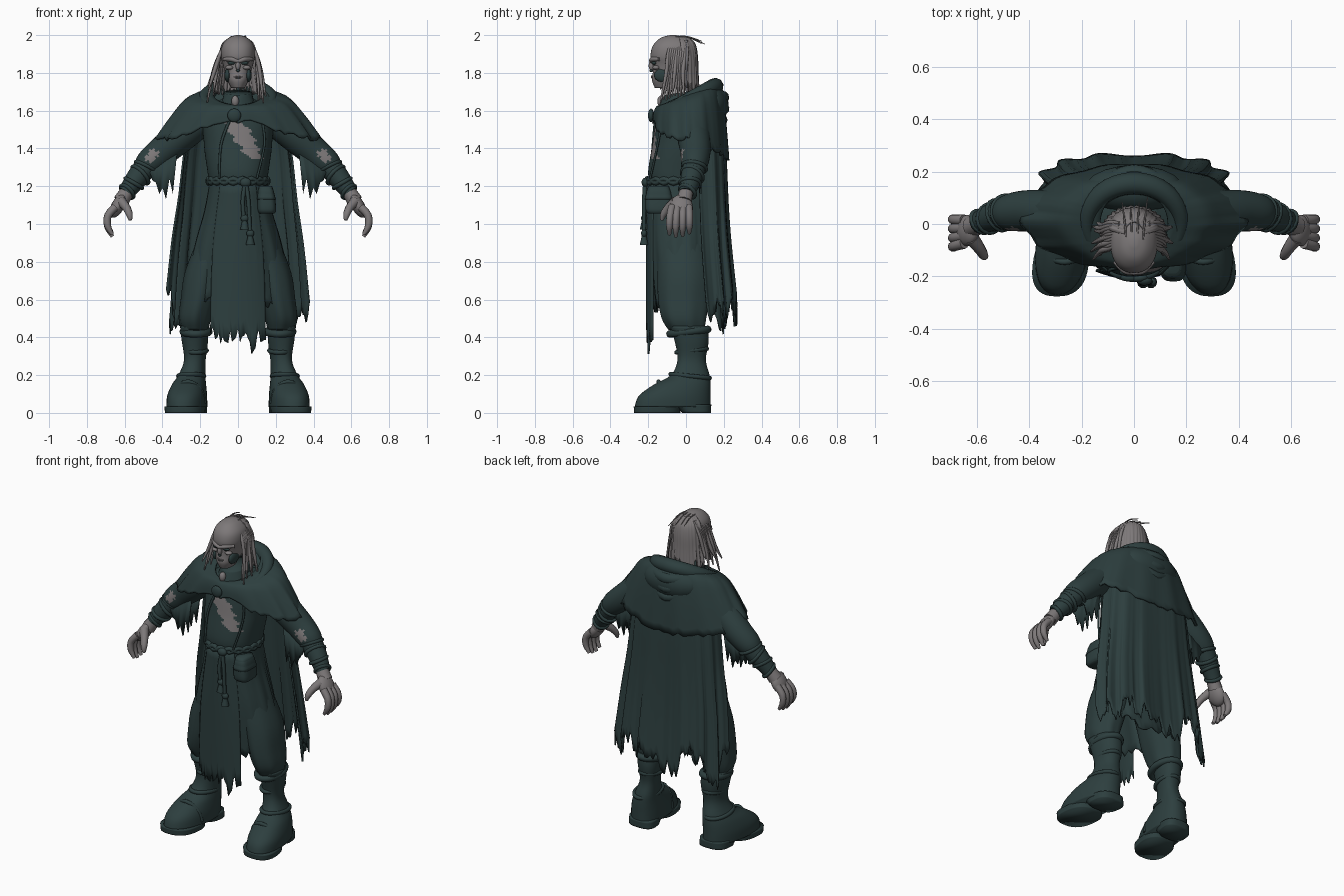
import bpy, bmesh, math, random
from mathutils import Vector, Matrix, Euler

random.seed(7)


def material(name, rgb):
    m = bpy.data.materials.new(name)
    m.diffuse_color = (*rgb, 1)
    return m


CLOTH = material("dark_green_cloth", (0.026, 0.049, 0.049))
SKIN = material("grey_skin", (0.205, 0.19, 0.192))


def smooth_points(pts, sub, closed=False):
    """Catmull-Rom through tuples of any length."""
    out, n = [], len(pts)
    get = (lambda i: pts[i % n]) if closed else (lambda i: pts[max(0, min(n - 1, i))])
    for i in range(n if closed else n - 1):
        a, b, c, d = get(i - 1), get(i), get(i + 1), get(i + 2)
        for s in range(sub):
            t = s / sub
            out.append(tuple(0.5 * (2 * q + (r - p) * t + (2 * p - 5 * q + 4 * r - w) * t * t
                             + (3 * q - p - 3 * r + w) * t ** 3) for p, q, r, w in zip(a, b, c, d)))
    return out if closed else out + [tuple(pts[-1])]


def finish(name, mesh, mat, mirror=False, thick=0, paint=None):
    mesh.materials.clear()
    mesh.materials.append(mat)
    if paint:
        mesh.materials.append(paint[0])
    for p in mesh.polygons:
        p.use_smooth = True
        p.material_index = 1 if paint and paint[1](p.center) else 0
    ob = bpy.data.objects.new(name, mesh)
    bpy.context.collection.objects.link(ob)
    if thick:
        ob.modifiers.new("thickness", 'SOLIDIFY').thickness = thick
    if mirror:
        ob.modifiers.new("mirror", 'MIRROR').use_mirror_merge = False
    return ob


def from_bmesh(name, bm, mat, **kw):
    bmesh.ops.recalc_face_normals(bm, faces=bm.faces)
    mesh = bpy.data.meshes.new(name)
    bm.to_mesh(mesh)
    bm.free()
    return finish(name, mesh, mat, **kw)


def loft(name, rings, mat, n=40, arc=(0, 360), hem=None, fold=0, waves=0, power=1.0,
         tilt=0, shear=0, sub=4, **kw):
    """Stacked oval rings (z, half width, front y, back y, centre x), angle 0 faces front."""
    full = arc[1] - arc[0] == 360
    rs = smooth_points(rings, sub)
    z0, z1, m = rs[0][0], rs[-1][0], len(rs)
    bm = bmesh.new()
    cols = []
    for k in range(n if full else n + 1):
        a = math.radians(arc[0] + (arc[1] - arc[0]) * k / n)
        s, c = math.sin(a), math.cos(a)
        s, c = math.copysign(abs(s) ** power, s), math.copysign(abs(c) ** power, c)
        ztop = z0 + tilt * ((rs[0][2] + rs[0][3]) / 2 - (rs[0][3] - rs[0][2]) / 2 * c)
        zend = hem(a) if hem else z1
        col = []
        for i, (z, rx, yf, yb, cx) in enumerate(rs):
            w = 1 + fold * i / (m - 1) * math.cos(waves * a)
            y = (yf + yb) / 2 - (yb - yf) / 2 * c * w
            col.append(bm.verts.new((cx + rx * s * w - shear * (y - 0.1), y,
                                     ztop + (z - z0) * (ztop - zend) / (z0 - z1))))
        cols.append(col)
    for k in range(n):
        A, B = cols[k], cols[(k + 1) % len(cols)]
        for i in range(m - 1):
            bm.faces.new((A[i], B[i], B[i + 1], A[i + 1]))
    if full and not hem:
        bm.faces.new([c[0] for c in cols])
        bm.faces.new([c[-1] for c in cols])
    return from_bmesh(name, bm, mat, **kw)


def tube(name, pts, mat, closed=False, sub=5, res=3, **kw):
    """Round tube through (x, y, z, radius) points."""
    cu = bpy.data.curves.new(name, 'CURVE')
    cu.dimensions, cu.bevel_depth, cu.bevel_resolution, cu.use_fill_caps = '3D', 1, res, True
    ps = smooth_points(pts, sub, closed)
    sp = cu.splines.new('POLY')
    sp.points.add(len(ps) - 1)
    sp.use_cyclic_u = closed
    for p, q in zip(sp.points, ps):
        p.co, p.radius = (*q[:3], 1), max(q[3], 0.0005)
    tmp = bpy.data.objects.new("tmp", cu)
    bpy.context.collection.objects.link(tmp)
    dg = bpy.context.evaluated_depsgraph_get()
    mesh = bpy.data.meshes.new_from_object(tmp.evaluated_get(dg))
    bpy.data.objects.remove(tmp)
    return finish(name, mesh, mat, **kw)


def ball(name, loc, size, mat, rot=(0, 0, 0), **kw):
    bm = bmesh.new()
    bmesh.ops.create_uvsphere(bm, u_segments=20, v_segments=12, radius=1, matrix=Matrix.LocRotScale(
        Vector(loc), Euler(rot), Vector(size)))
    return from_bmesh(name, bm, mat, **kw)


def oval(cx, cy, z, rx, ry, r, n=12, tilt=0):
    return [(cx + rx * math.sin(6.2832 * k / n), cy - ry * math.cos(6.2832 * k / n),
             z + tilt * -math.cos(6.2832 * k / n), r) for k in range(n)]


def ragged(amp, base):
    return lambda a: base(a) + amp * random.uniform(-1, 1)


# Boots with soles, straps and folded cuffs
loft("boot", [(0.46, 0.07, -0.085, 0.115, 0.225), (0.38, 0.068, -0.06, 0.12, 0.22),
              (0.28, 0.056, -0.045, 0.105, 0.22), (0.20, 0.07, -0.08, 0.125, 0.235),
              (0.15, 0.088, -0.17, 0.13, 0.245), (0.09, 0.102, -0.25, 0.13, 0.25),
              (0.03, 0.104, -0.272, 0.13, 0.25)], CLOTH, shear=0.12, power=0.88, mirror=True)
loft("boot_sole", [(0.035, 0.107, -0.277, -0.03, 0.25), (0.0, 0.104, -0.275, -0.03, 0.25)], CLOTH,
     shear=0.12, power=0.8, mirror=True)
loft("boot_heel", [(0.045, 0.09, -0.06, 0.134, 0.248), (0.0, 0.088, -0.02, 0.132, 0.248)], CLOTH,
     shear=0.12, power=0.7, mirror=True)
for cx, cy, z, rx, ry, r, t in [(0.248, 0.022, 0.195, 0.068, 0.103, 0.012, -0.01),
                                (0.222, 0.03, 0.33, 0.056, 0.08, 0.012, 0.01),
                                (0.222, 0.015, 0.43, 0.068, 0.10, 0.02, 0.012)]:
    tube("boot_strap", oval(cx, cy, z, rx, ry, r, tilt=t), CLOTH, closed=True, sub=3, mirror=True)
tube("toe_strap", [(0.175, -0.11, 0.05, 0.01), (0.20, -0.125, 0.125, 0.012), (0.265, -0.145, 0.165, 0.012),
                   (0.335, -0.125, 0.125, 0.012), (0.368, -0.11, 0.05, 0.01)], CLOTH, mirror=True)

# Baggy trousers
loft("trouser_leg", [(0.95, 0.10, -0.15, 0.10, 0.10), (0.75, 0.105, -0.15, 0.13, 0.175),
                     (0.60, 0.095, -0.145, 0.125, 0.208), (0.50, 0.085, -0.125, 0.11, 0.228),
                     (0.44, 0.07, -0.09, 0.10, 0.228)], CLOTH, fold=0.04, waves=7, mirror=True)

# Robe: torso with bare chest tear, skirt and long torn front panel
loft("robe_torso", [(1.66, 0.09, -0.09, 0.11, 0), (1.58, 0.18, -0.15, 0.15, 0),
                    (1.42, 0.18, -0.178, 0.15, 0), (1.28, 0.162, -0.20, 0.13, 0),
                    (1.20, 0.15, -0.19, 0.12, 0)], CLOTH, n=180, sub=18, power=0.85,
     paint=(SKIN, lambda p: p.y < 0 and 1.345 < p.z < 1.545 and abs(
         p.x - 0.025 - (1.46 - p.z) * 0.6) < 0.058 * (1 - abs(p.z - 1.48) * 3)
         + 0.012 * math.sin(p.z * 150 + p.x * 50)))
loft("robe_skirt", [(1.23, 0.15, -0.195, 0.12, 0), (1.05, 0.18, -0.20, 0.14, 0),
                    (0.85, 0.23, -0.195, 0.15, 0), (0.56, 0.285, -0.165, 0.16, 0)], CLOTH, n=72,
     power=0.85, fold=0.03, waves=14, thick=0.01,
     hem=ragged(0.035, lambda a: 0.55 + 0.07 * abs(math.sin(a))))
loft("front_panel", [(1.23, 0.15, -0.208, 0.12, 0), (0.85, 0.22, -0.213, 0.10, 0),
                     (0.42, 0.24, -0.21, 0.06, 0)], CLOTH, n=30, arc=(-38, 38), thick=0.01,
     hem=ragged(0.045, lambda a: 0.41 - 0.08 * math.exp(-((a - 0.32) / 0.12) ** 2)))
tube("robe_lapel", [(-0.04, -0.162, 1.56, 0.008), (-0.09, -0.175, 1.42, 0.007),
                    (-0.10, -0.19, 1.24, 0.006)], CLOTH)
tube("robe_lapel", [(0.13, -0.13, 1.54, 0.007), (0.14, -0.15, 1.42, 0.006),
                    (0.10, -0.19, 1.24, 0.006)], CLOTH)
loft("neck_scarf", [(1.70, 0.075, -0.115, 0.06, 0), (1.66, 0.085, -0.13, 0.07, 0),
                    (1.58, 0.11, -0.155, 0.09, 0)], CLOTH, n=24, fold=0.05, waves=6, tilt=0.15)
ball("throat_skin", (-0.015, -0.132, 1.65), (0.02, 0.02, 0.03), SKIN)

# Rope belt, knot, tassels and pouch
for ph in (0, math.pi):
    rope = [(0.158 * math.sin(k / 40 * 6.2832), -0.04 - 0.168 * math.cos(k / 40 * 6.2832),
             1.228 + 0.012 * math.sin(k * 1.5708 + ph), 0.014) for k in range(40)]
    tube("rope_belt", rope, CLOTH, closed=True, sub=2, res=2)
ball("belt_knot", (0.04, -0.215, 1.22), (0.03, 0.02, 0.025), CLOTH)
for x, z in ((0.035, 1.0), (0.065, 0.92)):
    tube("belt_cord", [(0.04, -0.215, 1.22, 0.012), (x - 0.01, -0.222, 1.12, 0.011),
                       (x, -0.222, z, 0.010)], CLOTH)
    ball("tassel_knot", (x, -0.222, z + 0.03), (0.021, 0.016, 0.02), CLOTH)
    tube("tassel", [(x, -0.222, z + 0.02, 0.012), (x, -0.222, z - 0.03, 0.024)], CLOTH)
loft("belt_pouch", [(1.20, 0.03, -0.19, -0.10, 0.145), (1.17, 0.043, -0.21, -0.08, 0.148),
                    (1.08, 0.05, -0.215, -0.07, 0.152), (1.055, 0.04, -0.20, -0.09, 0.152)], CLOTH,
     n=24, power=0.6)
loft("pouch_flap", [(1.20, 0.035, -0.20, -0.09, 0.146), (1.13, 0.051, -0.22, -0.07, 0.15)], CLOTH,
     n=24, power=0.6)

# Long back cloak with hanging folds, longest at one corner
loft("back_cloak", [(1.62, 0.23, -0.04, 0.18, 0), (1.40, 0.28, -0.04, 0.212, 0),
                    (1.10, 0.31, -0.03, 0.225, 0), (0.85, 0.34, -0.02, 0.24, 0),
                    (0.55, 0.365, 0.0, 0.268, 0)], CLOTH, n=96, arc=(84, 276), power=0.75,
     fold=0.05, waves=13, thick=0.01,
     hem=ragged(0.06, lambda a: 0.58 + 0.05 * math.cos(a * 5) + 0.04 * math.sin(a * 11)
                - 0.10 * math.exp(-((a - 4.25) / 0.25) ** 2)))

# Shoulder cape
loft("shoulder_cape", [(1.69, 0.13, -0.13, 0.13, 0), (1.668, 0.265, -0.155, 0.185, 0),
                       (1.585, 0.345, -0.17, 0.212, 0), (1.46, 0.432, -0.175, 0.23, 0)], CLOTH, n=80,
     tilt=0.45, fold=0.02, waves=13, thick=0.014,
     hem=ragged(0.014, lambda a: 1.455 + (0.09 * math.cos(a) ** 6 if math.cos(a) > 0
                                          else 0.11 * math.cos(a))))

# Hood lying on the back, collar roll and clasp
collar = [(0.18 * math.sin(a), 0.0 - 0.155 * math.cos(a), 1.66 - 0.07 * math.cos(a),
           0.03 - 0.014 * math.cos(a)) for a in [k * math.pi / 8 for k in range(16)]]
tube("hood_roll", collar, CLOTH, closed=True, sub=3)
ball("hood_sack", (0, 0.135, 1.635), (0.19, 0.09, 0.105), CLOTH, rot=(0.15, 0, 0))
for w, z, y, r in ((0.18, 1.55, 0.19, 0.024), (0.17, 1.61, 0.20, 0.024), (0.15, 1.67, 0.195, 0.028)):
    tube("hood_fold", [(-w, 0.06, 1.70, 0.02), (-w * 0.75, 0.15, (z + 1.69) / 2, r), (0, y, z, r + 0.006),
                       (w * 0.75, 0.15, (z + 1.69) / 2, r), (w, 0.06, 1.70, 0.02)], CLOTH)
ball("cloak_clasp", (-0.02, -0.185, 1.575), (0.036, 0.016, 0.036), CLOTH)

# Sleeves with elbow tears, bracers and hanging tatters
tube("sleeve", [(0.18, 0.03, 1.57, 0.09), (0.30, 0.04, 1.47, 0.088), (0.40, 0.05, 1.385, 0.08),
                (0.47, 0.045, 1.325, 0.072), (0.505, 0.04, 1.285, 0.055)], CLOTH, res=16, sub=16, mirror=True,
     paint=(SKIN, lambda p: p.y < 0.045 and abs(p.x - 0.455) / 0.045 + abs(p.z - 1.362 + (p.x - 0.455) * 0.4)
            / 0.037 < 1 + 0.2 * math.sin(p.x * 300)))
tube("bracer", [(0.48, 0.045, 1.31, 0.064), (0.53, 0.03, 1.25, 0.058), (0.575, 0.012, 1.19, 0.048),
                (0.592, 0.006, 1.165, 0.044)], CLOTH, res=5, mirror=True)
axis = Vector((0.11, -0.04, -0.145)).normalized()
quat = axis.to_track_quat('Z', 'Y')
for t, r in ((0.0, 0.062), (0.3, 0.058), (0.62, 0.051), (0.95, 0.043)):
    c = Vector((0.485, 0.045, 1.30)).lerp(Vector((0.592, 0.006, 1.165)), t)
    ring = [c + quat @ Vector((r * math.cos(k * 0.5236), r * math.sin(k * 0.5236),
                               0.012 * math.sin(k * 0.5236 + t * 9))) for k in range(12)]
    tube("bracer_wrap", [(*p, 0.011) for p in ring], CLOTH, closed=True, sub=2, res=2, mirror=True)
for y, drop in ((0.0, 1.13), (0.09, 1.16)):
    bm = bmesh.new()
    top = [bm.verts.new((0.32 + 0.025 * k, y, 1.40 - 0.019 * k)) for k in range(7)]
    low = [bm.verts.new((0.345 + 0.018 * k, y * 0.9, drop + (0.03, 0.11, 0.0, 0.06, 0.03, 0.09, 0.10)[k]))
           for k in range(7)]
    for k in range(6):
        bm.faces.new((top[k], top[k + 1], low[k + 1], low[k]))
    from_bmesh("sleeve_tatter", bm, CLOTH, thick=0.01, mirror=True)

# Hands with curled fingers
tube("wrist", [(0.575, 0.006, 1.19, 0.036), (0.62, -0.01, 1.12, 0.042)], SKIN, mirror=True)
ball("palm", (0.637, -0.025, 1.095), (0.034, 0.06, 0.068), SKIN, rot=(0, -0.5, 0), mirror=True)
for y, l in ((0.015, 0.85), (-0.015, 0.97), (-0.045, 1.0), (-0.073, 0.9)):
    tube("finger", [(0.65, y, 1.09, 0.022), (0.688, y * 1.15, 1.045, 0.02),
                    (0.69, y * 1.2, 1.045 - 0.06 * l, 0.018), (0.665, y * 1.2, 1.045 - 0.112 * l, 0.009)],
         SKIN, mirror=True)
tube("thumb", [(0.62, -0.055, 1.12, 0.028), (0.59, -0.095, 1.085, 0.022), (0.575, -0.12, 1.05, 0.018),
               (0.57, -0.128, 1.02, 0.009)], SKIN, mirror=True)

# Gaunt head
loft("head", [(2.0, 0.012, -0.085, -0.055, 0), (1.985, 0.05, -0.135, 0.0, 0), (1.945, 0.084, -0.175, 0.04, 0),
              (1.89, 0.09, -0.188, 0.05, 0), (1.845, 0.08, -0.176, 0.045, 0), (1.80, 0.068, -0.176, 0.02, 0),
              (1.76, 0.056, -0.180, -0.02, 0), (1.72, 0.036, -0.165, -0.04, 0)], SKIN, power=0.9)
tube("brow", [(-0.074, -0.142, 1.872, 0.010), (-0.035, -0.178, 1.872, 0.013), (0, -0.185, 1.862, 0.010),
              (0.035, -0.178, 1.872, 0.013), (0.074, -0.142, 1.872, 0.010)], SKIN)
ball("eye_socket", (0.034, -0.168, 1.852), (0.022, 0.014, 0.009), CLOTH, mirror=True)
ball("cheekbone", (0.045, -0.158, 1.828), (0.022, 0.02, 0.012), SKIN, mirror=True)
ball("cheek_hollow", (0.056, -0.12, 1.787), (0.016, 0.05, 0.036), CLOTH, mirror=True)
ball("nose", (0, -0.182, 1.838), (0.013, 0.016, 0.026), SKIN)
ball("nose_hollow", (0, -0.184, 1.812), (0.010, 0.009, 0.008), CLOTH)
tube("mouth", [(-0.035, -0.160, 1.772, 0.003), (0, -0.180, 1.774, 0.004), (0.035, -0.160, 1.772, 0.003)], CLOTH)
for k in range(6):
    ball("tooth", (-0.02 + 0.008 * k, -0.182 + 0.0015 * (k - 2.5) ** 2, 1.779), (0.0036, 0.004, 0.008), SKIN)

# Hair: back shell, side locks and loose wisps
loft("hair_shell", [(1.992, 0.04, -0.10, 0.01, 0), (1.95, 0.085, -0.13, 0.048, 0), (1.88, 0.102, -0.13, 0.062, 0),
                    (1.78, 0.11, -0.13, 0.065, 0), (1.68, 0.125, -0.13, 0.07, 0)], SKIN, n=60, arc=(98, 262),
     fold=0.03, waves=31, thick=0.008, hem=ragged(0.035, lambda a: 1.715))
for sx in (-1, 1):
    for k in range(10):
        u = k / 9
        y, end = -0.095 + 0.10 * u, random.uniform(1.63, 1.72) + 0.04 * u
        out = random.uniform(0.105, 0.16) + (0.02 if sx < 0 else 0)
        tube("hair_lock", [(sx * 0.055, y * 0.8, 1.972, 0.006), (sx * 0.095, y, 1.90, 0.010),
                           (sx * (0.10 + out) / 2, y - 0.01, 1.80, 0.011),
                           (sx * out, y - 0.04 * (1 - u), end, 0.004)], SKIN, sub=4, res=1)
for k in range(4):
    x = -0.035 + 0.025 * k
    tube("hair_wisp", [(x * 0.8, -0.09, 1.985, 0.003), (x, 0.0, 1.993, 0.004),
                       (x * 1.3, random.uniform(0.06, 0.11), random.uniform(1.94, 1.97), 0.002)], SKIN, sub=4, res=1)
